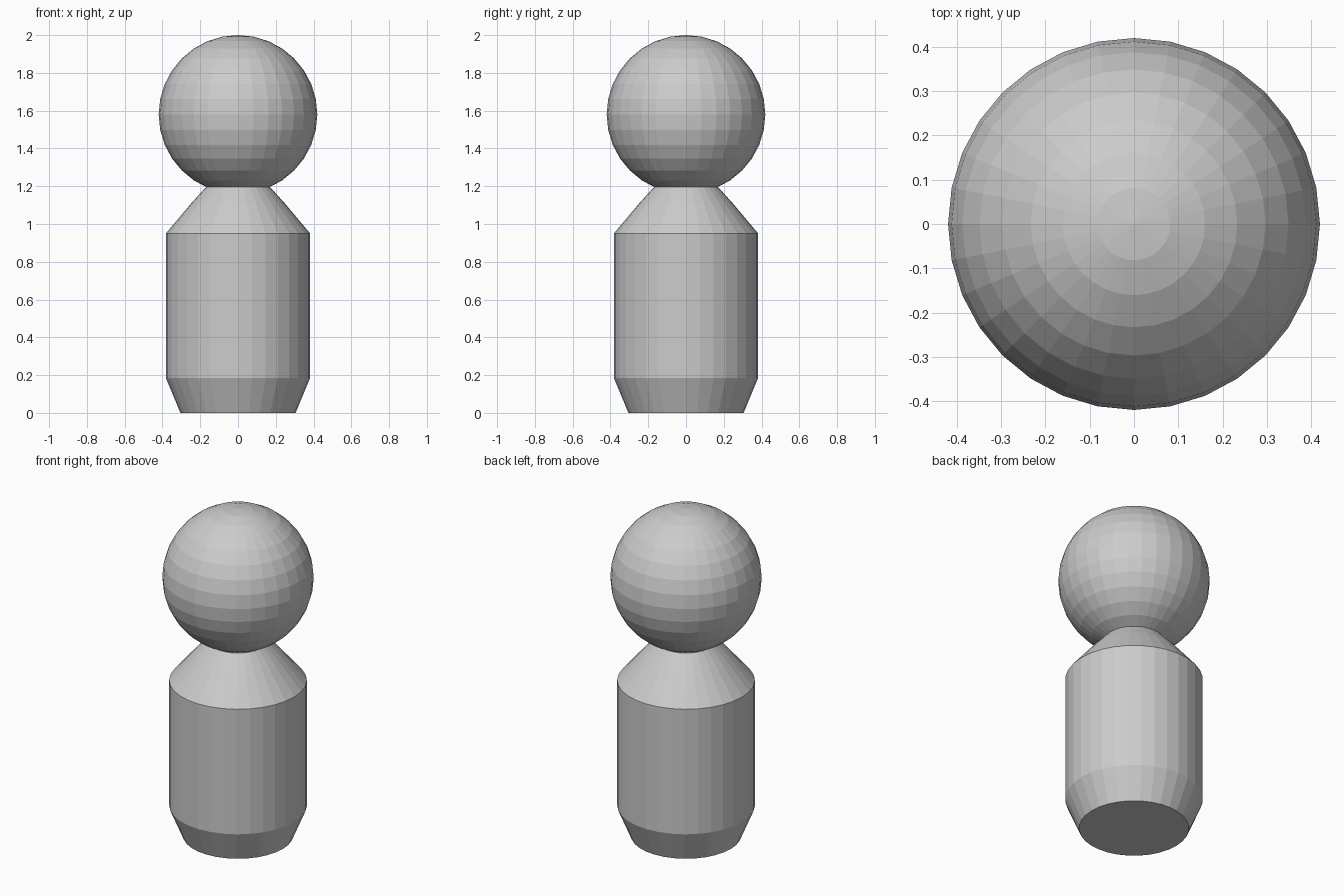
import bpy, bmesh
from math import sin, cos, tau

if "Cube" in bpy.data.objects:
    bpy.data.objects.remove(bpy.data.objects["Cube"])

SIDES = 32

# Body: lathed profile (radius, height) with capped ends
profile = [(0.305, 0.0), (0.382, 0.185), (0.382, 0.95), (0.245, 1.113), (0.17, 1.195)]
bm = bmesh.new()
rings = [[bm.verts.new((r * cos(tau * i / SIDES), r * sin(tau * i / SIDES), z))
          for i in range(SIDES)] for r, z in profile]
for low, high in zip(rings, rings[1:]):
    for i in range(SIDES):
        j = (i + 1) % SIDES
        bm.faces.new((low[i], low[j], high[j], high[i]))
bm.faces.new(rings[0][::-1])
bm.faces.new(rings[-1])
mesh = bpy.data.meshes.new("body")
bm.to_mesh(mesh)
bm.free()
bpy.context.collection.objects.link(bpy.data.objects.new("body", mesh))

# Head: flat-shaded ball resting in the neck
bpy.ops.mesh.primitive_uv_sphere_add(segments=SIDES, ring_count=16, radius=0.42,
                                     location=(0, 0, 1.58))
bpy.context.object.name = "head"
